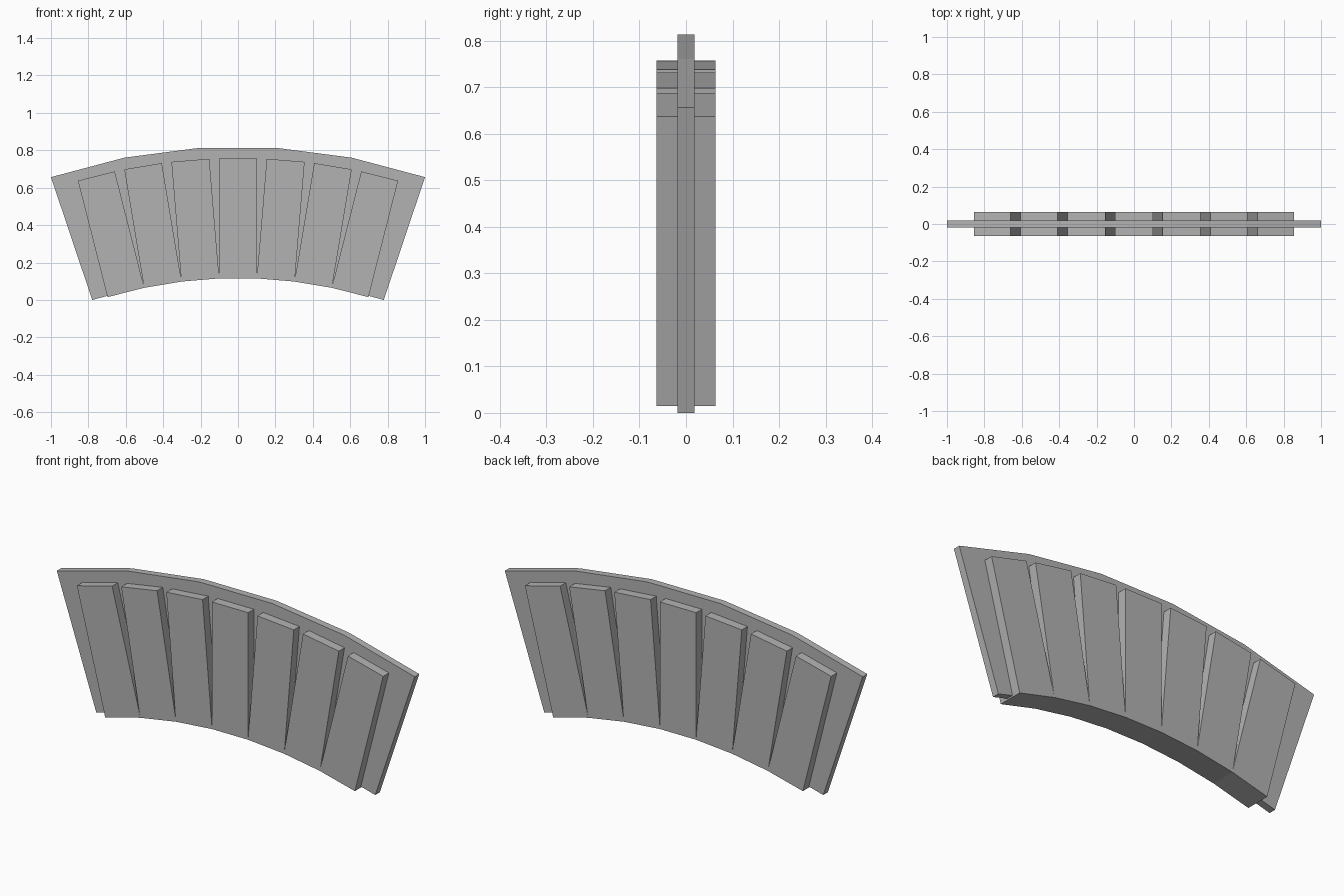
import bpy
import bmesh
from math import sin, cos, radians

cube = bpy.data.objects.get("Cube")
if cube:
    bpy.data.objects.remove(cube, do_unlink=True)

APEX_Z = -2.32        # centre of the fan, below the ground

grey = bpy.data.materials.new("plain grey")
grey.use_nodes = True
colour = (0.45, 0.45, 0.45, 1)
grey.diffuse_color = colour
grey.node_tree.nodes["Principled BSDF"].inputs["Base Color"].default_value = colour


def polar(radius, angle, side=0.0):
    """Point on the fan, shifted sideways along the tangent."""
    return (radius * sin(angle) + side * cos(angle),
            radius * cos(angle) - side * sin(angle) + APEX_Z)


def slab(name, outline, half_depth):
    """Extrude a front outline evenly to both sides of y = 0."""
    bm = bmesh.new()
    face = bm.faces.new([bm.verts.new((x, -half_depth, z)) for x, z in outline])
    grown = bmesh.ops.extrude_face_region(bm, geom=[face], use_keep_orig=True)
    verts = [v for v in grown["geom"] if isinstance(v, bmesh.types.BMVert)]
    bmesh.ops.translate(bm, verts=verts, vec=(0, 2 * half_depth, 0))
    bmesh.ops.recalc_face_normals(bm, faces=bm.faces)
    mesh = bpy.data.meshes.new(name)
    bm.to_mesh(mesh)
    bm.free()
    mesh.materials.append(grey)
    obj = bpy.data.objects.new(name, mesh)
    bpy.context.collection.objects.link(obj)


# Thin curved backing plate of five straight segments
HALF_SPAN, SEGMENTS = radians(18.57), 5
angles = [HALF_SPAN * (2 * i / SEGMENTS - 1) for i in range(SEGMENTS + 1)]
slab("backing_plate",
     [polar(3.14, a) for a in angles] + [polar(2.4475, a) for a in reversed(angles)],
     0.018)

# Seven thick slats running through the plate
HALF_WIDTH, STEP = 0.1015, radians(4.75)
for k in range(-3, 4):
    a = k * STEP
    slab(f"slat_{k + 4}",
         [polar(3.077, a, -HALF_WIDTH), polar(3.077, a, HALF_WIDTH),
          polar(2.435, a, HALF_WIDTH), polar(2.435, a, -HALF_WIDTH)],
         0.0635)
